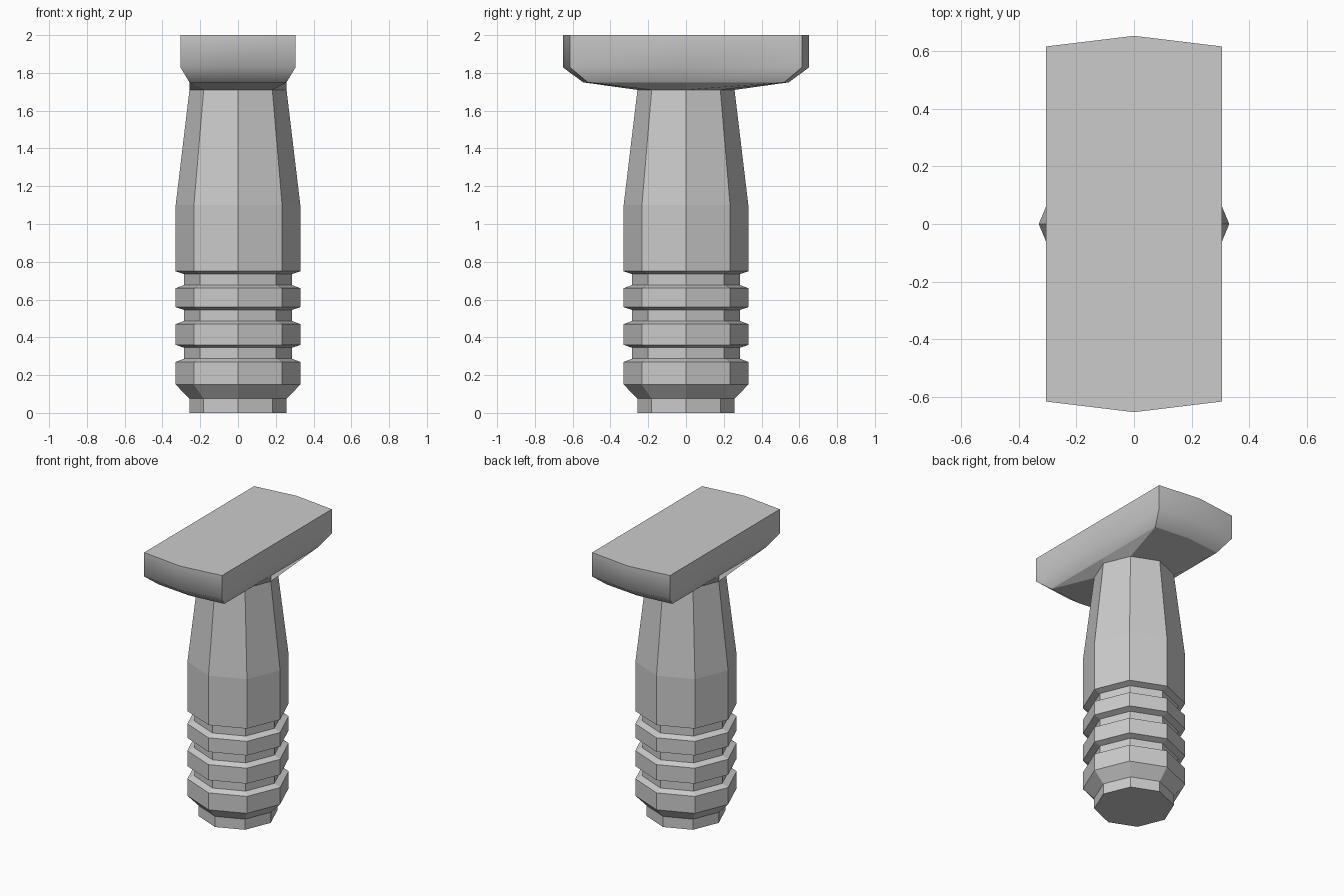
import bpy, bmesh, math

cube = bpy.data.objects.get("Cube")
if cube:
    bpy.data.objects.remove(cube, do_unlink=True)

grey = bpy.data.materials.new("plain_grey")
grey.use_nodes = True
colour = (0.6, 0.6, 0.6, 1)
grey.diffuse_color = colour
grey.node_tree.nodes["Principled BSDF"].inputs["Base Color"].default_value = colour


def octagon(r, z):
    return [(r * math.cos(i * math.pi / 4), r * math.sin(i * math.pi / 4), z)
            for i in range(8)]


def slab(x, corner, apex, z):
    # Oblong outline with pointed ends, ordered like the octagon
    return [(x, 0, z), (x, corner, z), (0, apex, z), (-x, corner, z),
            (-x, 0, z), (-x, -corner, z), (0, -apex, z), (x, -corner, z)]


def loft(name, rings, cap_bottom, cap_top, smooth_from=None):
    bm = bmesh.new()
    loops = [[bm.verts.new(p) for p in ring] for ring in rings]
    for k, (a, b) in enumerate(zip(loops, loops[1:])):
        for i in range(8):
            j = (i + 1) % 8
            f = bm.faces.new((a[i], a[j], b[j], b[i]))
            f.smooth = smooth_from is not None and k >= smooth_from
            edge = bm.edges.get((a[i], b[i]))
            edge.smooth = i % 2 == 0      # keep the four corners crisp
    if cap_bottom:
        bm.faces.new(loops[0][::-1])
    if cap_top:
        bm.faces.new(loops[-1])
    mesh = bpy.data.meshes.new(name)
    bm.to_mesh(mesh)
    bm.free()
    mesh.materials.append(grey)
    obj = bpy.data.objects.new(name, mesh)
    bpy.context.collection.objects.link(obj)
    return obj


# Handle: foot, three grooves, then a tapering neck
wide, groove, narrow = 0.33, 0.285, 0.257
profile = [(narrow, 0), (narrow, 0.075), (wide, 0.15)]
for z in (0.27, 0.47, 0.66):
    profile += [(wide, z), (groove, z + 0.017),
                (groove, z + 0.075), (wide, z + 0.09)]
profile += [(wide, 1.1), (narrow, 1.71)]
loft("handle", [octagon(r, z) for r, z in profile], True, False)

# Head: flares out of the neck, with a bevelled underside
loft("head", [octagon(narrow, 1.71),
              slab(narrow, 0.52, 0.545, 1.75),
              slab(0.305, 0.615, 0.652, 1.83),
              slab(0.305, 0.615, 0.652, 2.0)], False, True, smooth_from=1)
